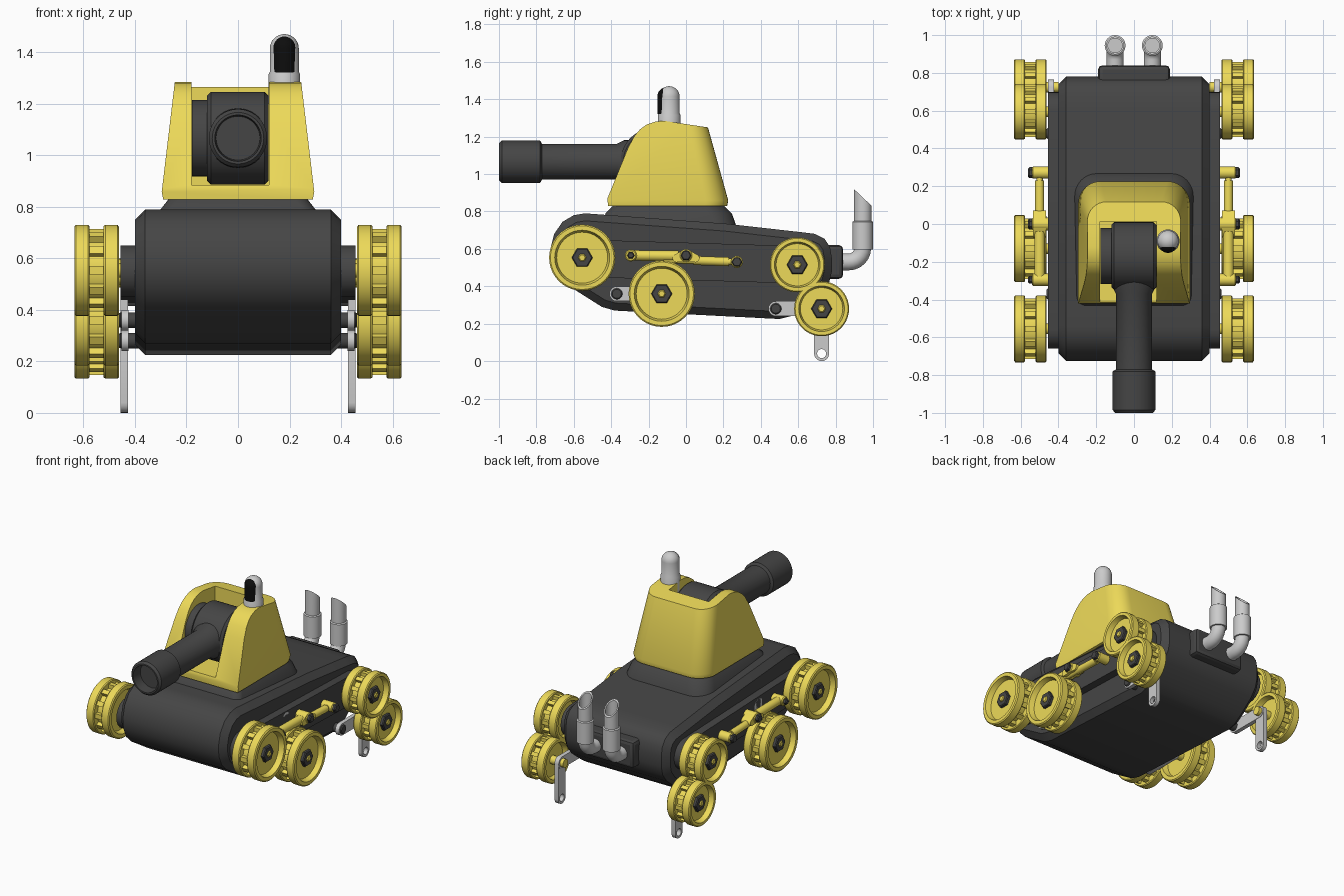
import bpy, bmesh
from math import sin, cos, pi, atan2
from mathutils import Vector

if "Cube" in bpy.data.objects:
    bpy.data.objects.remove(bpy.data.objects["Cube"])

def material(name, rgb):
    m = bpy.data.materials.new(name)
    m.diffuse_color = (*rgb, 1)
    m.use_nodes = True
    m.node_tree.nodes["Principled BSDF"].inputs["Base Color"].default_value = m.diffuse_color
    return m

YELLOW = material("yellow", (0.85, 0.70, 0.10))
DARK = material("dark_grey", (0.06, 0.06, 0.06))
BLACK = material("black", (0.004, 0.004, 0.004))

def apply(ob, kind, **props):
    bpy.context.view_layer.objects.active = ob
    m = ob.modifiers.new(kind, kind)
    for k, v in props.items():
        setattr(m, k, v)
    bpy.ops.object.modifier_apply(modifier=m.name)

def smooth(ob):
    bpy.ops.object.select_all(action='DESELECT')
    ob.select_set(True)
    bpy.context.view_layer.objects.active = ob
    bpy.ops.object.shade_smooth_by_angle(angle=0.6)

def boolean(ob, cutter, op):
    cutter.hide_render = True
    apply(ob, 'BOOLEAN', object=cutter, operation=op)
    bpy.data.objects.remove(cutter)
    smooth(ob)

def bevel(ob, width, segments=1):
    apply(ob, 'BEVEL', width=width, segments=segments, angle_limit=1.0, use_clamp_overlap=False)
    smooth(ob)

def loft(name, rings, mat=None, mirror=False):
    """Skin a stack of equal-length point rings and cap both ends."""
    bm = bmesh.new()
    vs = [[bm.verts.new(p) for p in r] for r in rings]
    n = len(vs[0])
    for a, b in zip(vs, vs[1:]):
        for i in range(n):
            bm.faces.new((a[i], a[(i + 1) % n], b[(i + 1) % n], b[i]))
    bm.faces.new(vs[0])
    bm.faces.new(vs[-1])
    bmesh.ops.remove_doubles(bm, verts=bm.verts, dist=1e-5)
    bmesh.ops.recalc_face_normals(bm, faces=bm.faces)
    me = bpy.data.meshes.new(name)
    bm.to_mesh(me)
    bm.free()
    ob = bpy.data.objects.new(name, me)
    bpy.context.collection.objects.link(ob)
    if mat:
        me.materials.append(mat)
    smooth(ob)
    if mirror:
        ob.modifiers.new("Mirror", 'MIRROR')
    return ob

def prism(name, yz, x0, x1, mat=None, mirror=False):
    return loft(name, [[(x, y, z) for y, z in yz] for x in (x0, x1)], mat, mirror)

def lathe(name, profile, origin, axis, mat=None, mirror=False, n=32):
    """Profile is (distance along axis, radius)."""
    q = Vector(axis).to_track_quat('Z', 'Y')
    rings = [[Vector(origin) + q @ Vector((max(r, 1e-7) * cos(2 * pi * i / n),
              max(r, 1e-7) * sin(2 * pi * i / n), a)) for i in range(n)] for a, r in profile]
    return loft(name, rings, mat, mirror)

def pin(name, y, z, x0, x1, r, mat, n=24):
    return lathe(name, [(x0, r), (x1 - .006, r), (x1, r - .006)], (0, y, z), (1, 0, 0), mat, True, n)

def bar(name, a, b, ra, rb, x0, x1, mat=None):
    """Round-ended flat bar in the side plane."""
    t = atan2(b[1] - a[1], b[0] - a[0])
    pts = [(a[0] + ra * cos(t + pi / 2 + pi * i / 10), a[1] + ra * sin(t + pi / 2 + pi * i / 10)) for i in range(11)]
    pts += [(b[0] + rb * cos(t - pi / 2 + pi * i / 10), b[1] + rb * sin(t - pi / 2 + pi * i / 10)) for i in range(11)]
    return prism(name, pts, x0, x1, mat, True)

def rounded(hx, y0, y1, z, rf, rr):
    """Rectangle ring with front and rear corner radii."""
    out = []
    for cx, cy, r, s in ((hx - rr, y1 - rr, rr, 0), (rr - hx, y1 - rr, rr, 1),
                         (rf - hx, y0 + rf, rf, 2), (hx - rf, y0 + rf, rf, 3)):
        for i in range(9):
            t = (s + i / 8) * pi / 2
            out.append((cx + r * cos(t), cy + r * sin(t), z))
    return out

# Hull with chamfered sides
hull = prism("hull", [(-.38, .27), (.50, .225), (.56, .24), (.62, .28), (.72, .36), (.765, .42), (.78, .48),
             (.78, .55), (.77, .61), (.74, .655), (.69, .68), (.61, .69), (.21, .735), (-.54, .79), (-.60, .78),
             (-.66, .745), (-.705, .68), (-.725, .60), (-.72, .53), (-.69, .46), (-.64, .41), (-.45, .29)],
             -.40, .40, DARK)
bevel(hull, .04)
bar("side_rail", (-.56, .55), (.60, .515), .10, .10, .39, .455, DARK)
loft("turret_neck", [rounded(.32, -.45, .27, .72, .05, .12), rounded(.30, -.43, .245, .79, .05, .12),
                     rounded(.265, -.385, .20, .835, .05, .11)], DARK)

# Turret: tapered shell trimmed to its side outline, then slotted for the gun
turret = loft("turret", [rounded(.29, -.5, .22, .828, .01, .12), rounded(.296, -.5, .226, .858, .01, .12),
                         rounded(.241, -.5, .098, 1.32, .01, .10)], YELLOW)
boolean(turret, prism("turret_outline", [(-.415, .80), (-.42, .87), (-.31, 1.14), (-.275, 1.205), (-.245, 1.24),
        (-.21, 1.265), (-.165, 1.28), (-.12, 1.285), (.30, 1.222), (.30, .80)], -.5, .5, YELLOW), 'INTERSECT')
boolean(turret, prism("gun_slot", [(-.7, .885), (.012, .885), (.012, 1.5), (-.7, 1.5)], -.18, .12, YELLOW), 'DIFFERENCE')

# Gun
Z = 1.066
lathe("gun_mantlet", [(-.12, 0), (-.12, .165), (-.105, .18), (.103, .18), (.118, .165), (.118, 0)],
      (0, -.17, Z), (1, 0, 0), DARK, n=48)
lathe("mantlet_disc", [(-.178, 0), (-.178, .148), (-.11, .148), (-.11, 0)], (0, -.17, Z), (1, 0, 0), DARK, n=48)
lathe("gun_barrel", [(.15, 0), (.15, .117), (.33, .115), (.37, .096), (.77, .096), (.78, .113), (.985, .113), (1.0, .10),
                     (1.0, .09), (.93, .085), (.93, 0)], (0, 0, Z), (0, -1, 0), DARK, n=40)

# Periscope: grey capsule with a black window bulging forward
dome = lambda r, zc: [(zc + r * sin(i * pi / 16), r * cos(i * pi / 16)) for i in range(9)]
lathe("periscope", [(1.20, .061), (1.315, .061), (1.325, .056)] + dome(.056, 1.414), (.18, -.09, 0), (0, 0, 1))
lathe("periscope_window", [(1.32, .046)] + dome(.047, 1.416), (.18, -.106, 0), (0, 0, 1), BLACK)

# Exhausts
bevel(prism("exhaust_plate", [(.70, .44), (.84, .44), (.84, .62), (.70, .62)], -.19, .19, DARK), .022, 2)
for s, side in ((-.10, "left"), (.097, "right")):
    path = [(.80, .53), (.87, .53)] + [(.87 + .075 * sin(i * pi / 12), .605 - .075 * cos(i * pi / 12)) for i in range(1, 7)]
    rings = []
    for k, (y, z) in enumerate(path):
        t = max(0, k - 1) * pi / 12
        rings.append([(s + .045 * cos(a), y - .045 * sin(a) * sin(t), z + .045 * sin(a) * cos(t))
                      for a in (2 * pi * i / 24 for i in range(24))])
    loft(f"exhaust_elbow_{side}", rings)
    pipe = lathe(f"exhaust_pipe_{side}", [(.598, .04), (.598, .055), (.745, .055), (.75, .047), (.875, .047),
                 (.875, .038), (.72, .038), (.72, 0)], (s, .945, 0), (0, 0, 1))
    for v in pipe.data.vertices:          # slanted mouth
        if v.co.z > .8:
            v.co.z -= (v.co.y - .945) * .95

# Wheels: twin rims, toothed groove, dished faces, hex hubs
for name, y, z, R in (("front", -.555, .553, .177), ("middle", -.13, .36, .177),
                      ("rear_upper", .595, .515, .147), ("rear_lower", .725, .28, .147)):
    prof = [(.50, 0), (.50, .76), (.462, .82), (.462, .96), (.468, 1), (.515, 1), (.521, .97), (.521, .76), (.576, .76),
            (.576, .97), (.582, 1), (.629, 1), (.635, .96), (.635, .83), (.60, .77), (.60, 0)]
    lathe(f"{name}_wheel", [(a, r * R) for a, r in prof], (0, y, z), (1, 0, 0), YELLOW, True, 40)
    for i in range(12):
        t = i * pi / 6
        tooth = [(y + R * r * cos(t + d), z + R * r * sin(t + d)) for r, d in
                 ((.72, -.12), (.91, -.10), (.91, .10), (.72, .12))]
        prism(f"{name}_wheel_tooth_{i}", tooth, .518, .579, YELLOW, True)
    pin(f"{name}_hub_nut", y, z, .58, .622, .056, DARK, 6)
    pin(f"{name}_hub_cap", y, z, .60, .63, .022, YELLOW, 6)
    pin(f"{name}_axle", y, z, .40, .51, .028, YELLOW)

# Bent grey suspension arms with drilled ends
for name, pivot, elbow, tip in (("front", (-.37, .36), (-.13, .36), (-.13, .59)),
                                ("rear", (.48, .28), (.725, .28), (.725, .04))):
    bar(f"{name}_arm_link", pivot, elbow, .04, .04, .424, .452)
    leg = bar(f"{name}_arm_leg", elbow, tip, .04, .04, .427, .455)
    leg.modifiers.clear()
    boolean(leg, lathe("leg_hole", [(.3, .024), (.6, .024)], (0, *tip), (1, 0, 0)), 'DIFFERENCE')
    leg.modifiers.new("Mirror", 'MIRROR')
    pin(f"{name}_arm_pivot", *pivot, .38, .462, .03, DARK)

# Side linkage between the wheels
def rod(name, a, b, r):
    d = Vector((0, b[0] - a[0], b[1] - a[1]))
    lathe(name, [(0, r), (d.length, r)], (.50, *a), d, YELLOW, True, 16)

rod("link_cylinder", (-.28, .565), (-.04, .562), .028)
rod("link_rod", (-.12, .54), (.27, .53), .017)
rod("link_sleeve", (.04, .538), (.23, .531), .024)
for name, y, z, r in (("front", -.295, .565, .032), ("centre", 0, .565, .034), ("rear", .272, .53, .032)):
    pin(f"link_{name}_boss", y, z, .455, .54, r, YELLOW)
    pin(f"link_{name}_pin", y, z, .42, .56, .02 if name == "front" else .029, DARK, 6)
for i, y in enumerate((-.05, .05)):
    bar(f"link_yoke_{i}", (0, .565), (y, .55), .034, .022, .465, .535, YELLOW)
